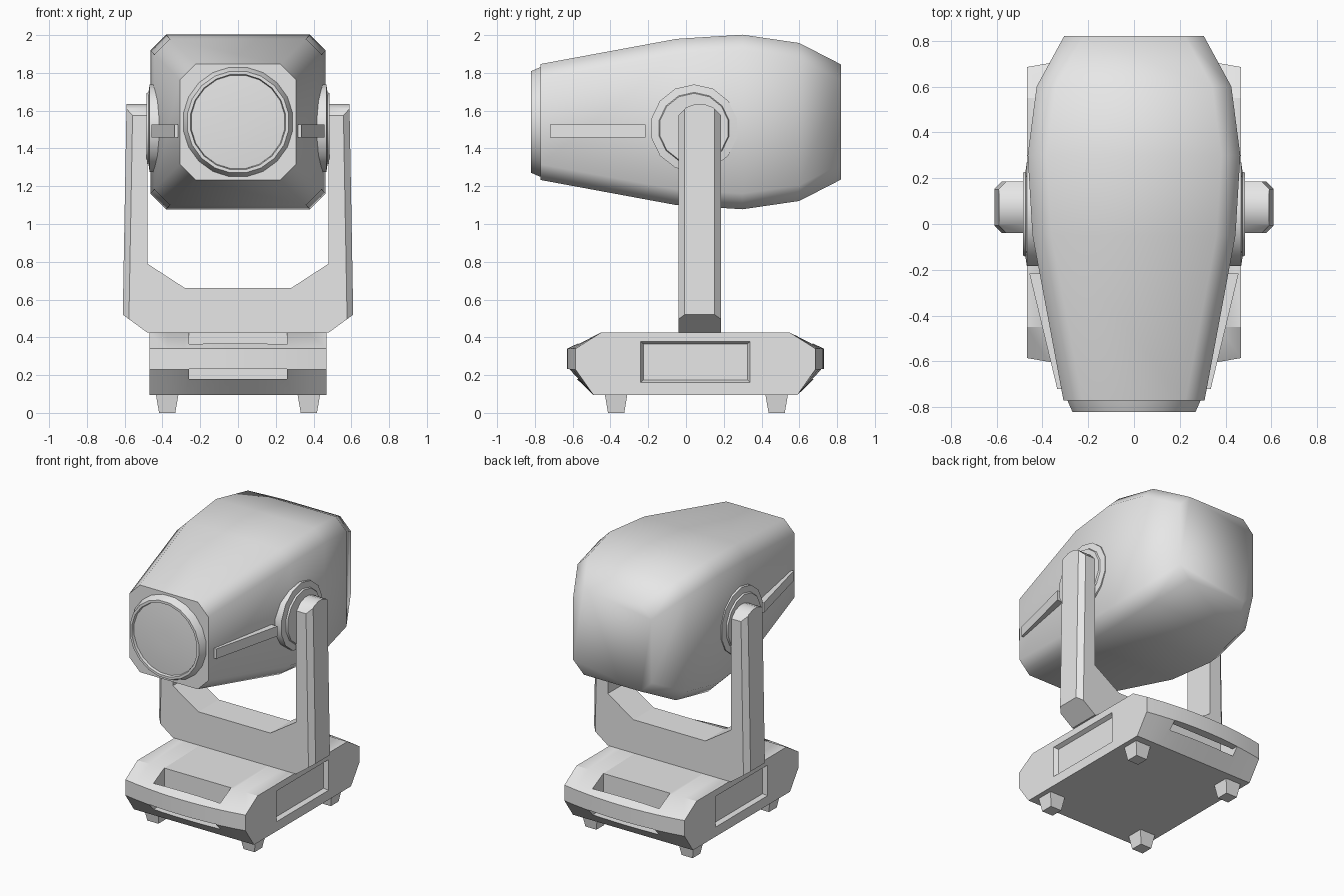
import bpy, bmesh, math
from mathutils import Vector

cube = bpy.data.objects.get("Cube")
if cube:
    bpy.data.objects.remove(cube, do_unlink=True)

grey = bpy.data.materials.new("light_grey")
grey.use_nodes = True
grey.diffuse_color = (0.8, 0.8, 0.8, 1)
grey.node_tree.nodes["Principled BSDF"].inputs["Base Color"].default_value = (0.8, 0.8, 0.8, 1)

MID = 0.05       # centre of the base in y
HEAD_Z = 1.54    # centre line of the head


def finish(name, bm, angle=30):
    bmesh.ops.recalc_face_normals(bm, faces=bm.faces[:])
    mesh = bpy.data.meshes.new(name)
    bm.to_mesh(mesh)
    bm.free()
    mesh.materials.append(grey)
    mesh.shade_smooth()
    mesh.set_sharp_from_angle(angle=math.radians(angle))
    obj = bpy.data.objects.new(name, mesh)
    bpy.context.collection.objects.link(obj)
    return obj


def loft_bm(rings):
    """Join closed rings of points with quads and cap both ends."""
    bm = bmesh.new()
    loops = [[bm.verts.new(p) for p in ring] for ring in rings]
    n = len(loops[0])
    for a, b in zip(loops, loops[1:]):
        for i in range(n):
            j = (i + 1) % n
            bm.faces.new((a[i], a[j], b[j], b[i]))
    bm.faces.new(loops[0])
    bm.faces.new(loops[-1])
    return bm


def loft(name, rings, angle=30):
    return finish(name, loft_bm(rings), angle)


def rect(cx, cy, hx, hy):
    return [(cx - hx, cy - hy), (cx + hx, cy - hy), (cx + hx, cy + hy), (cx - hx, cy + hy)]


def circle(r, n, cu, cv):
    return [(cu + r * math.cos(math.tau * (i + 0.5) / n),
             cv + r * math.sin(math.tau * (i + 0.5) / n)) for i in range(n)]


def cut(obj, cutter):
    cutter.hide_render = True
    mod = obj.modifiers.new("cut", "BOOLEAN")
    mod.operation = "DIFFERENCE"
    mod.solver = "EXACT"
    mod.object = cutter
    bpy.context.view_layer.objects.active = obj
    bpy.ops.object.modifier_apply(modifier=mod.name)
    bpy.data.objects.remove(cutter, do_unlink=True)


# Base with bowed front and back noses
def base_ring(x):
    bow = 0.045 * (1 - (x / 0.468) ** 2)
    half = [(0.54, 0.095), (0.635 + bow, 0.23), (0.635 + bow, 0.34), (0.5, 0.425)]
    return ([(x, MID + s, z) for s, z in half]
            + [(x, MID - s, z) for s, z in reversed(half)])


base = loft("base", [base_ring(0.468 * i / 5) for i in range(-5, 6)])

# Carrying handle openings, front and back
handle = [(0.498, 0.6), (0.498, 0.18), (0.8, 0.18), (0.8, 0.232), (0.62, 0.232), (0.62, 0.6)]
for side in (-1, 1):
    cut(base, loft("handle_cutter", [[(x, MID + side * s, z) for s, z in handle]
                                     for x in (-0.26, 0.26)]))
    # Recessed side panels
    cut(base, loft("panel_cutter", [[(side * x, y, z) for y, z in rect(MID, 0.27, hy, hz)]
                                    for x, hy, hz in ((0.44, 0.275, 0.095),
                                                      (0.468, 0.29, 0.108),
                                                      (0.5, 0.29, 0.108))]))
base.data.set_sharp_from_angle(angle=math.radians(30))

# Tapered feet
for sx, xname in ((-1, "right"), (1, "left")):
    for y, yname in ((-0.37, "front"), (0.48, "back")):
        loft(f"{yname}_{xname}_foot",
             [[(px, py, z) for px, py in rect(sx * 0.375, y, h, h)]
              for z, h in ((0, 0.043), (0.1, 0.06))])

# Yoke: U profile, chamfered outer edges, arched arm tops
right_half = [(0.28, 0.66), (0.48, 0.79), (0.48, 1.635), (0.59, 1.635), (0.61, 0.52), (0.48, 0.425)]
outline = right_half + [(-x, z) for x, z in reversed(right_half)]
bm = loft_bm([[(x, y, z) for x, z in outline] for y in (-0.04, 0.185)])
outer = [e for e in bm.edges
         if all(abs(v.co.x) > 0.585 for v in e.verts)
         and abs(e.verts[0].co.z - e.verts[1].co.z) > 0.5]
bmesh.ops.bevel(bm, geom=outer, offset=0.033, segments=1, affect="EDGES")
arch = [(-0.04, 1.575), (0.0, 1.617), (0.05, 1.635), (0.095, 1.635), (0.145, 1.617), (0.185, 1.575)]
for (y0, z0), (y1, z1) in zip(arch, arch[1:]):
    if z0 == z1:
        continue
    bmesh.ops.bisect_plane(bm, geom=bm.verts[:] + bm.edges[:] + bm.faces[:], dist=1e-5,
                           plane_co=Vector((0, y0, z0)),
                           plane_no=Vector((0, z0 - z1, y1 - y0)), clear_outer=True)
    bmesh.ops.holes_fill(bm, edges=[e for e in bm.edges if e.is_boundary], sides=0)
finish("yoke", bm)


# Head: chamfered square sections along y
def head_ring(y, w, h, c=0.083):
    quarter = [(w, h - c), (w - c, h)]
    pts = (quarter + [(-a, b) for a, b in reversed(quarter)]
           + [(-a, -b) for a, b in quarter] + [(a, -b) for a, b in reversed(quarter)])
    return [(a, y, HEAD_Z + b) for a, b in pts]


loft("head", [head_ring(*s) for s in ((-0.77, 0.308, 0.307), (-0.05, 0.443, 0.44),
                                      (0.3, 0.464, 0.462), (0.6, 0.425, 0.418),
                                      (0.82, 0.305, 0.305))], 70)

# Lens rim with a recessed, slightly domed lens
loft("lens_rim", [[(x, y, z) for x, z in circle(r, 20, 0, HEAD_Z)]
                  for y, r in ((-0.75, 0.3), (-0.78, 0.29), (-0.82, 0.272),
                               (-0.82, 0.255), (-0.8, 0.25))], 30)
loft("lens", [[(x, y, z) for x, z in circle(r, 20, 0, HEAD_Z)]
              for y, r in ((-0.79, 0.252), (-0.803, 0.25), (-0.81, 0.16), (-0.812, 0.05))], 40)

# Pivot discs and side fins
fin = [(0.38, -0.215), (0.457, -0.215), (0.335, -0.72), (0.28, -0.72)]
for side, label in ((-1, "right"), (1, "left")):
    loft(f"{label}_pivot_disc",
         [[(side * x, y, z) for y, z in circle(r, 14, 0.043, 1.507)]
          for x, r in ((0.4, 0.232), (0.468, 0.232), (0.474, 0.19), (0.485, 0.185))])
    loft(f"{label}_fin", [[(side * x, y, z) for x, y in fin] for z in (1.457, 1.527)])
